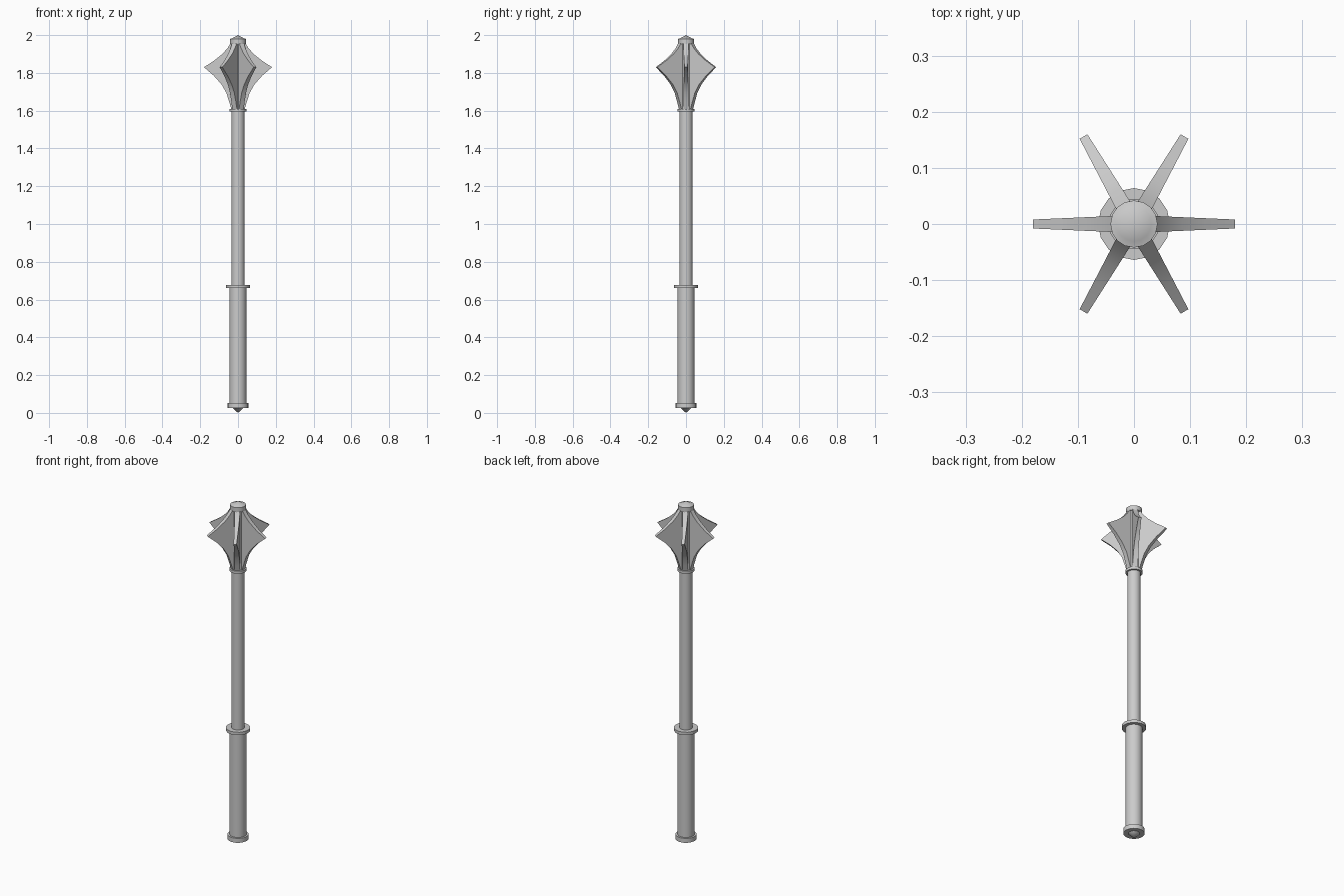
import bpy, bmesh, math
from mathutils import Matrix

cube = bpy.data.objects.get("Cube")
if cube:
    bpy.data.objects.remove(cube, do_unlink=True)

SIDES = 16

steel = bpy.data.materials.new("grey steel")
steel.use_nodes = True
grey = (0.6, 0.6, 0.6, 1)
steel.diffuse_color = grey
steel.node_tree.nodes["Principled BSDF"].inputs["Base Color"].default_value = grey


def finish(name, bm):
    """Turn a bmesh into a smooth-by-angle object with the steel material."""
    bmesh.ops.recalc_face_normals(bm, faces=bm.faces)
    mesh = bpy.data.meshes.new(name)
    bm.to_mesh(mesh)
    bm.free()
    mesh.materials.append(steel)
    obj = bpy.data.objects.new(name, mesh)
    bpy.context.collection.objects.link(obj)
    bpy.ops.object.select_all(action="DESELECT")
    obj.select_set(True)
    bpy.context.view_layer.objects.active = obj
    bpy.ops.object.shade_smooth_by_angle(angle=math.radians(30))
    return obj


def lathe(name, profile):
    """Revolve (radius, height) points about the z axis."""
    bm = bmesh.new()
    verts = [bm.verts.new((r, 0, z)) for r, z in profile]
    edges = [bm.edges.new(pair) for pair in zip(verts, verts[1:])]
    bmesh.ops.spin(bm, geom=verts + edges, axis=(0, 0, 1), cent=(0, 0, 0),
                   angle=math.tau, steps=SIDES, use_duplicate=False)
    bmesh.ops.remove_doubles(bm, verts=bm.verts, dist=1e-5)
    return finish(name, bm)


def rod(name, radius, low, high):
    return lathe(name, [(0, low), (radius, low), (radius, high), (0, high)])


# Handle, from the pommel up
lathe("pommel", [(0, 0), (0.03, 0.027), (0.056, 0.027), (0.056, 0.053), (0, 0.053)])
rod("grip", 0.045, 0.05, 0.665)
rod("grip_guard", 0.064, 0.66, 0.677)
rod("shaft", 0.035, 0.67, 1.96)
rod("head_collar", 0.045, 1.595, 1.61)
lathe("head_cap", [(0, 1.953), (0.042, 1.953), (0.042, 1.98), (0.031, 1.983), (0, 2)])

# Flange outline: concave above and below the point, thinning outwards
outline = [(0.036, 1.61), (0.046, 1.645), (0.062, 1.695), (0.088, 1.74),
           (0.128, 1.785), (0.18, 1.83), (0.125, 1.866), (0.083, 1.9),
           (0.056, 1.93), (0.039, 1.957)]
ROOT = 0.02


def half_thickness(r):
    return 0.008 + 0.007 * (0.18 - r) / (0.18 - ROOT)


def flange(name, angle):
    bm = bmesh.new()
    sides = [[(bm.verts.new((ROOT, s * half_thickness(ROOT), z)),
               bm.verts.new((r, s * half_thickness(r), z))) for r, z in outline]
             for s in (-1, 1)]
    front, back = sides
    for i in range(len(outline) - 1):
        for side in sides:
            bm.faces.new((*side[i], *reversed(side[i + 1])))
        bm.faces.new((front[i][1], front[i + 1][1], back[i + 1][1], back[i][1]))
    for i in (0, -1):
        bm.faces.new((*front[i], *reversed(back[i])))
    bm.transform(Matrix.Rotation(angle, 4, "Z"))
    return finish(name, bm)


for n in range(6):
    flange(f"flange_{n + 1}", n * math.tau / 6)
